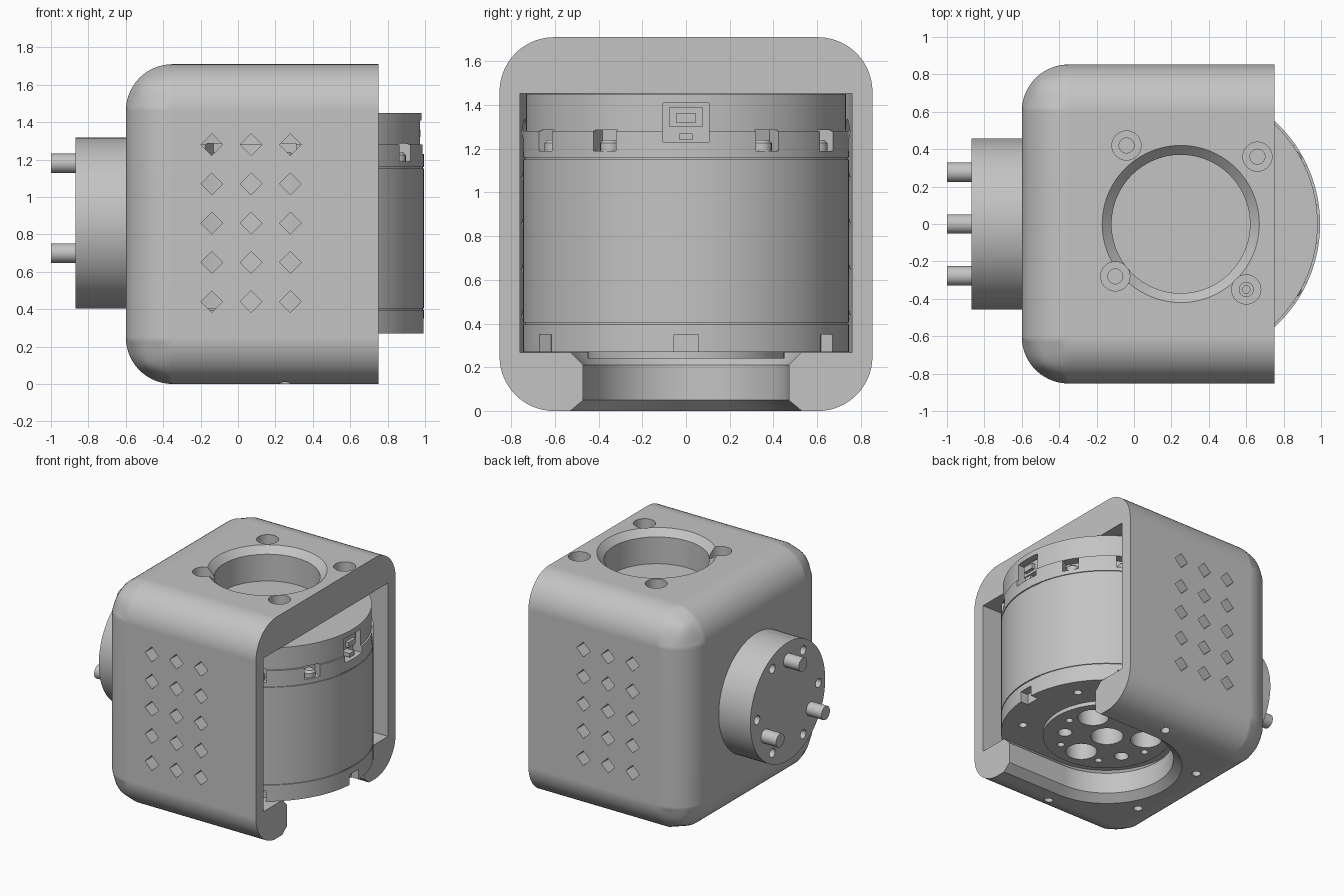
import bpy, bmesh, math
from math import cos, sin, radians
from mathutils import Matrix, Vector

if "Cube" in bpy.data.objects:
    bpy.data.objects.remove(bpy.data.objects["Cube"])

GREY = 0.55
grey = bpy.data.materials.new("plain grey")
grey.use_nodes = True
grey.diffuse_color = (GREY, GREY, GREY, 1)
grey.node_tree.nodes["Principled BSDF"].inputs["Base Color"].default_value = (GREY, GREY, GREY, 1)

AXIS = Vector((0.25, 0, 0))                     # vertical motor axis
MOTOR = Matrix.Translation(AXIS)
SIDE = Matrix.Translation((0, 0, 0.86)) @ Matrix.Rotation(radians(-90), 4, 'Y')  # side flange axis


def loft(bm, loops, matrix=Matrix()):
    """Closed solid through equal-sized point loops."""
    rings = [[bm.verts.new(matrix @ Vector(p)) for p in loop] for loop in loops]
    n = len(rings[0])
    for a, b in zip(rings, rings[1:]):
        for i in range(n):
            j = (i + 1) % n
            bm.faces.new((a[i], a[j], b[j], b[i]))
    bm.faces.new(rings[0][::-1])
    bm.faces.new(rings[-1])


def turned(bm, profile, matrix=MOTOR, at=(0, 0), n=32):
    """Round solid from (radius, height) pairs."""
    loops = [[(at[0] + r * cos(math.tau * i / n), at[1] + r * sin(math.tau * i / n), z)
              for i in range(n)] for r, z in profile]
    loft(bm, loops, matrix)


def slot(bm, profile, n=48):
    """U-shaped solid, round at the back and running out of the open side."""
    loops = []
    for r, z in profile:
        arc = [(r * cos(radians(90 + 180 * i / n)), r * sin(radians(90 + 180 * i / n)), z)
               for i in range(n + 1)]
        loops.append(arc + [(1, -r, z), (1, r, z)])
    loft(bm, loops, MOTOR)


def block(bm, r0, r1, width, z0, z1, angle=0):
    """Box placed radially on the motor."""
    h = width / 2
    loops = [[(r0, -h, z), (r1, -h, z), (r1, h, z), (r0, h, z)] for z in (z0, z1)]
    loft(bm, loops, MOTOR @ Matrix.Rotation(radians(angle), 4, 'Z'))


def polar(r, angle):
    return r * cos(radians(angle)), r * sin(radians(angle))


def make(name, bm):
    bmesh.ops.recalc_face_normals(bm, faces=bm.faces)
    mesh = bpy.data.meshes.new(name)
    bm.to_mesh(mesh)
    bm.free()
    mesh.materials.append(grey)
    obj = bpy.data.objects.new(name, mesh)
    bpy.context.collection.objects.link(obj)
    return obj


def activate(obj):
    bpy.ops.object.select_all(action='DESELECT')
    obj.select_set(True)
    bpy.context.view_layer.objects.active = obj


def cut(obj, bm):
    cutter = make("cutter", bm)
    cutter.hide_render = True
    mod = obj.modifiers.new("cut", 'BOOLEAN')
    mod.operation, mod.solver, mod.object = 'DIFFERENCE', 'EXACT', cutter
    activate(obj)
    bpy.ops.object.modifier_apply(modifier=mod.name)
    bpy.data.objects.remove(cutter)


def finish(obj):
    activate(obj)
    bpy.ops.object.shade_smooth_by_angle(angle=radians(28))
    mod = obj.modifiers.new("normals", 'WEIGHTED_NORMAL')
    mod.keep_sharp = True


# Housing: rounded box, sharp only around its open side
bm = bmesh.new()
loft(bm, [[(-0.6, -0.853, z), (0.75, -0.853, z), (0.75, 0.853, z), (-0.6, 0.853, z)]
          for z in (0, 1.71)])
rounded = [e for e in bm.edges if min(v.co.x for v in e.verts) < 0]
bmesh.ops.bevel(bm, geom=rounded, offset=0.25, segments=14, profile=0.5,
                affect='EDGES', clamp_overlap=False)
housing = make("housing", bm)

# Motor cavity
bm = bmesh.new()
slot(bm, [(0.76, 0.268), (0.76, 1.453)])
cut(housing, bm)

# Chamfered slot through the floor
bm = bmesh.new()
slot(bm, [(0.542, -0.01), (0.47, 0.05), (0.47, 0.21), (0.54, 0.28)])
cut(housing, bm)

# Chamfered round opening in the roof
bm = bmesh.new()
turned(bm, [(0.37, 1.4), (0.37, 1.66), (0.43, 1.72)], n=96)
cut(housing, bm)

# Counterbored roof screw holes
roof_holes = [(-0.29, 0.42), (0.41, 0.36), (-0.35, -0.28), (0.35, -0.35)]
bm = bmesh.new()
for p in roof_holes:
    turned(bm, [(0.04, 1.4), (0.04, 1.56), (0.078, 1.56), (0.078, 1.75)], at=p)
cut(housing, bm)

# Floor screw holes
bm = bmesh.new()
for a in (90, 150, 210, 270):
    turned(bm, [(0.032, -0.1), (0.032, 0.35)], at=polar(0.64, a), n=20)
cut(housing, bm)

# Diamond vents in both side walls
bm = bmesh.new()
for side in (-1, 1):
    for col in range(3):
        for row in range(5):
            x, z, d = -0.14 + 0.21 * col, 0.44 + 0.21 * row, 0.058
            loft(bm, [[(x - d, y * side, z), (x, y * side, z - d), (x + d, y * side, z),
                       (x, y * side, z + d)] for y in (0.6, 0.9)])
cut(housing, bm)
finish(housing)

# Motor: base ring, body, notch ring and cap parted by fine grooves
bm = bmesh.new()
profile = [(0.45, 0.24), (0.45, 0.27), (0.745, 0.27)]
for z in (0.40, 1.155):
    profile += [(0.745, z - 0.004), (0.738, z - 0.004), (0.738, z + 0.004), (0.745, z + 0.004)]
profile += [(0.745, 1.28), (0.732, 1.28), (0.732, 1.45)]
turned(bm, profile, n=128)
motor = make("motor", bm)

# Notches around the rim and the base
bm = bmesh.new()
for a in range(30, 360, 30):
    block(bm, 0.66, 0.8, 0.12, 1.19, 1.285, a)
for a in range(0, 360, 60):
    block(bm, 0.68, 0.8, 0.11, 0.2, 0.35, a)
block(bm, 0.66, 0.8, 0.21, 1.23, 1.41)
cut(motor, bm)

# Holes in the motor's mounting face
bm = bmesh.new()
turned(bm, [(0.115, 0.1), (0.115, 0.5)])
for a in (30, 150, 270):
    turned(bm, [(0.11, 0.1), (0.11, 0.45)], at=polar(0.28, a))
    turned(bm, [(0.05, 0.1), (0.05, 0.4)], at=polar(0.3, a + 60))
    for b in (30, 90):
        turned(bm, [(0.026, 0.1), (0.026, 0.4)], at=polar(0.345, a + b), n=16)
    for b in (0, 60):
        turned(bm, [(0.03, 0.1), (0.03, 0.36)], at=polar(0.6, a + b), n=16)
cut(motor, bm)
finish(motor)

# Screw heads seated in the rim notches
bm = bmesh.new()
for a in range(30, 360, 30):
    turned(bm, [(0.045, 1.185), (0.045, 1.225), (0.03, 1.24)], at=polar(0.695, a), n=20)
finish(make("rim_screws", bm))

# Cable socket
bm = bmesh.new()
block(bm, 0.65, 0.70, 0.15, 1.30, 1.39)
block(bm, 0.65, 0.725, 0.09, 1.32, 1.36)
block(bm, 0.65, 0.725, 0.06, 1.24, 1.27)
finish(make("cable_socket", bm))

# Roof screw with a hexagonal recess
bm = bmesh.new()
turned(bm, [(0.04, 1.5), (0.04, 1.61)], at=roof_holes[3])
roof_screw = make("roof_screw", bm)
bm = bmesh.new()
turned(bm, [(0.022, 1.57), (0.022, 1.7)], at=roof_holes[3], n=6)
cut(roof_screw, bm)
finish(roof_screw)

# Side flange with six holes
bm = bmesh.new()
turned(bm, [(0.457, 0.56), (0.457, 0.87)], SIDE, n=96)
flange = make("side_flange", bm)
bm = bmesh.new()
for a in range(30, 390, 60):
    turned(bm, [(0.034, 0.72), (0.034, 0.95)], SIDE, polar(0.375, a), 20)
cut(flange, bm)
finish(flange)

# Three drive pins
bm = bmesh.new()
for a in (0, 120, 240):
    turned(bm, [(0.052, 0.85), (0.052, 1.0)], SIDE, polar(0.32, a), 28)
finish(make("drive_pins", bm))
